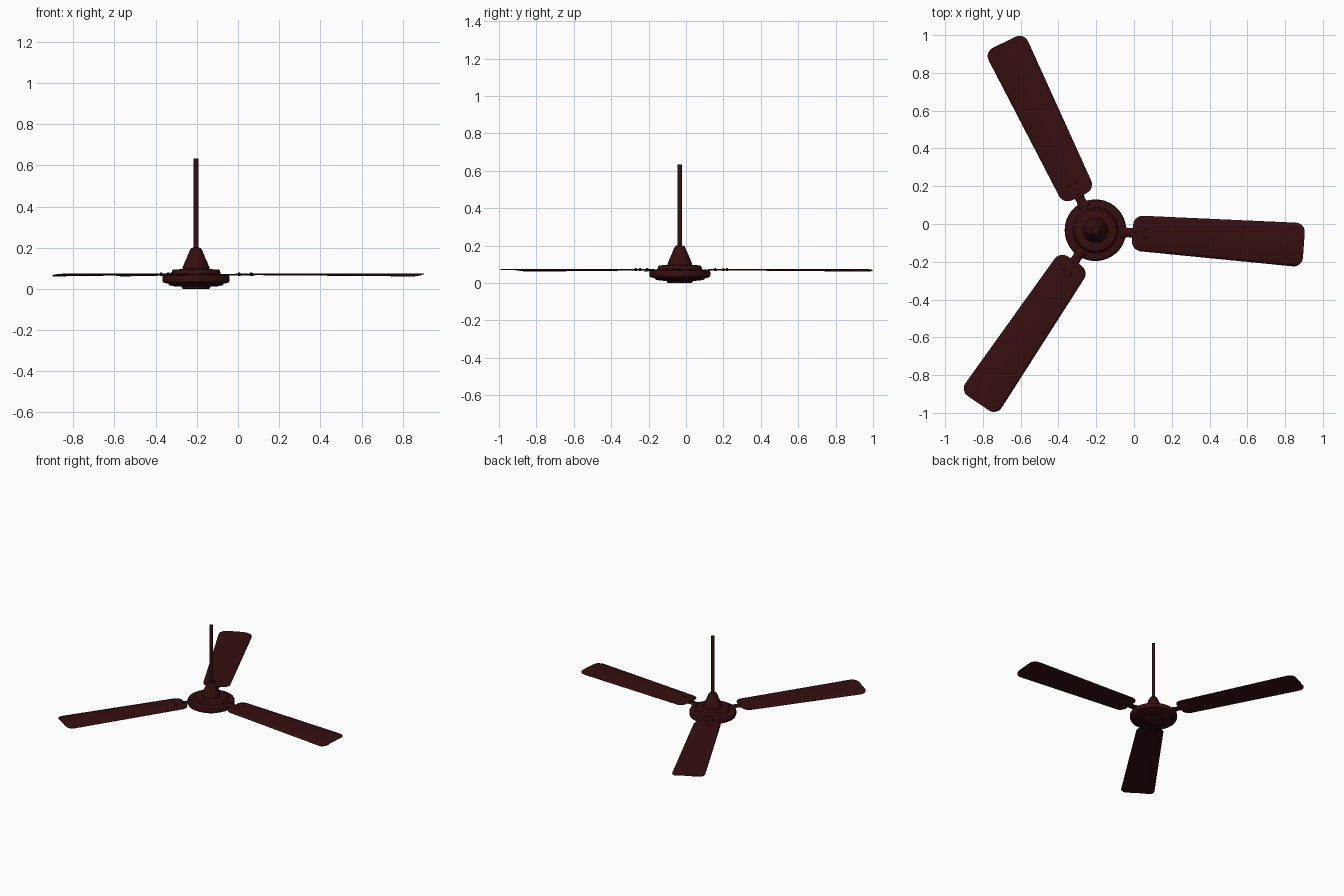
import bpy
import math
from mathutils import Matrix, Vector

cube = bpy.data.objects.get("Cube")
if cube:
    bpy.data.objects.remove(cube, do_unlink=True)

HUB = Vector((-0.204, -0.033, 0))
BLADE_ANGLES = (-4.1, 115.9, 235.9)

maroon = bpy.data.materials.new("dark maroon enamel")
maroon.use_nodes = True
color = (0.036, 0.0045, 0.005, 1)
maroon.diffuse_color = color
maroon.node_tree.nodes["Principled BSDF"].inputs["Base Color"].default_value = color


def make(name, verts, faces, place, thickness=0, smooth=35):
    mesh = bpy.data.meshes.new(name)
    mesh.from_pydata([place @ Vector(v) for v in verts], [], faces)
    mesh.materials.append(maroon)
    obj = bpy.data.objects.new(name, mesh)
    bpy.context.collection.objects.link(obj)
    if thickness:
        mod = obj.modifiers.new("thickness", 'SOLIDIFY')
        mod.thickness = thickness
        mod.offset = 0
    bpy.ops.object.select_all(action='DESELECT')
    obj.select_set(True)
    bpy.context.view_layer.objects.active = obj
    bpy.ops.object.shade_smooth_by_angle(angle=math.radians(smooth))
    return obj


def lathe(name, profile, place, sides=64):
    """Spin (radius, height) points, bottom to top, and cap both ends."""
    verts, faces = [], []
    for r, z in profile:
        for i in range(sides):
            a = math.tau * i / sides
            verts.append((r * math.cos(a), r * math.sin(a), z))
    for k in range(len(profile) - 1):
        for i in range(sides):
            j = (i + 1) % sides
            faces.append((k * sides + i, k * sides + j,
                          (k + 1) * sides + j, (k + 1) * sides + i))
    faces.append(tuple(reversed(range(sides))))
    top = (len(profile) - 1) * sides
    faces.append(tuple(range(top, top + sides)))
    return make(name, verts, faces, place)


def sheet(name, rows, place, thickness):
    """Skin a grid of points given as equal rows."""
    n = len(rows[0])
    faces = [(k * n + i, (k + 1) * n + i, (k + 1) * n + i + 1, k * n + i + 1)
             for k in range(len(rows) - 1) for i in range(n - 1)]
    return make(name, [p for row in rows for p in row], faces, place, thickness)


# Motor housing, canopy and down rod
centre = Matrix.Translation(HUB)
lathe("motor_housing", [
    (0.062, 0), (0.068, 0.003), (0.07, 0.011), (0.105, 0.013), (0.13, 0.018),
    (0.135, 0.026), (0.152, 0.029), (0.16, 0.033), (0.163, 0.04), (0.163, 0.061),
    (0.159, 0.067), (0.15, 0.07), (0.12, 0.073), (0.116, 0.088), (0.11, 0.094),
    (0.06, 0.097)], centre)
lathe("canopy", [
    (0.066, 0.094), (0.066, 0.102), (0.058, 0.122), (0.045, 0.152),
    (0.033, 0.181), (0.028, 0.192), (0.022, 0.199), (0.012, 0.201)], centre)
lathe("down_rod", [(0.012, 0.19), (0.012, 0.633)], centre, 24)

# Blade outline: slowly widening, rounded corners, one drooping edge
R0, R1 = 0.197, 1.106
CORNER = 0.05
arc = [CORNER * (1 - math.cos(math.radians(a))) for a in range(0, 91, 15)]
stations = ([R0 + d for d in arc] + [R0 + (R1 - R0) * k / 8 for k in range(1, 8)]
            + [R1 - d for d in reversed(arc)])


def blade_row(r):
    along = (r - R0) / (R1 - R0)
    half = 0.093 + 0.024 * along
    d = min(r - R0, R1 - r, CORNER)
    reach = half - CORNER + math.sqrt(max(0, CORNER ** 2 - (CORNER - d) ** 2))
    row = []
    for i in range(13):
        y = reach * (i / 6 - 1)
        t = y / half
        droop = 0.011 if t < 0 else 0.003
        row.append((r, y, 0.073 - droop * abs(t) ** 2.5 * (0.35 + 0.65 * along)))
    return row


for n, angle in enumerate(BLADE_ANGLES, 1):
    place = centre @ Matrix.Rotation(math.radians(angle), 4, 'Z')
    sheet(f"blade_{n}", [blade_row(r) for r in stations], place, 0.003)

    # Bracket arm reaching from the housing under the blade root
    arm = [(0.11, 0.036), (0.15, 0.03), (0.175, 0.024), (0.195, 0.026),
           (0.215, 0.04), (0.265, 0.04), (0.285, 0.028)]
    sheet(f"blade_bracket_{n}",
          [[(r, -w, 0.069), (r, w, 0.069)] for r, w in arm], place, 0.005)

    # Screws holding blade to bracket
    for s, (r, y) in enumerate(((0.21, 0), (0.27, 0.022), (0.27, -0.022)), 1):
        lathe(f"blade_screw_{n}_{s}",
              [(0.006, 0.064), (0.006, 0.077), (0.004, 0.079)],
              place @ Matrix.Translation((r, y, 0)), 12)
